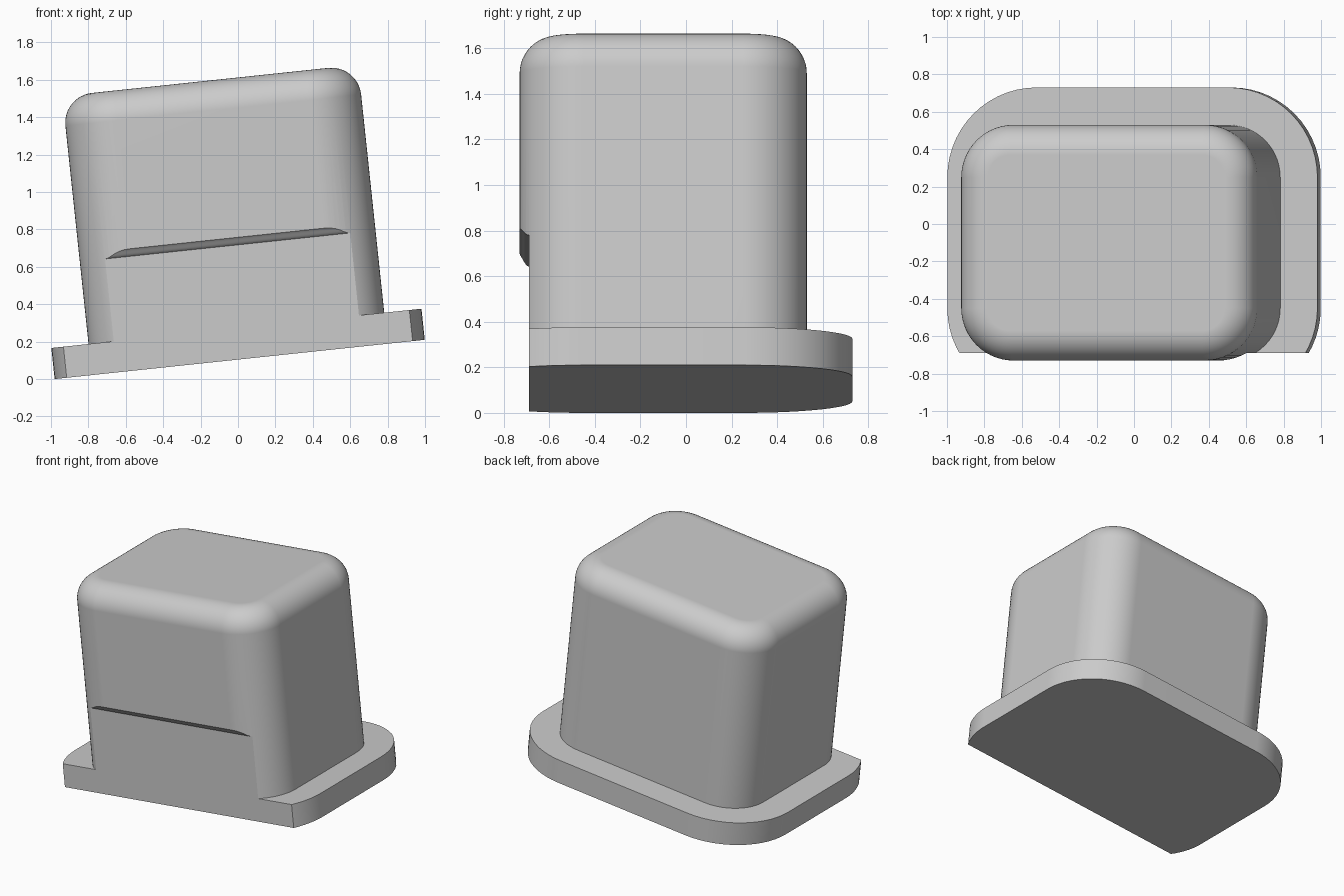
import bpy, bmesh
from math import sin, cos, pi, radians
from mathutils import Matrix

default = bpy.data.objects.get("Cube")
if default:
    bpy.data.objects.remove(default, do_unlink=True)

grey = bpy.data.materials.new("plain grey")
grey.use_nodes = True
colour = (0.6, 0.6, 0.6, 1)
grey.diffuse_color = colour
grey.node_tree.nodes["Principled BSDF"].inputs["Base Color"].default_value = colour

CY = -0.1          # body centre in depth
FRONT = -0.69      # flat front cut
STEPS = 14         # segments per rounded corner


def ring(bm, half_w, half_d, r, z):
    """Rounded rectangle loop of vertices."""
    verts = []
    for k, (sx, sy) in enumerate(((1, 1), (-1, 1), (-1, -1), (1, -1))):
        for i in range(STEPS + 1):
            a = (k + i / STEPS) * pi / 2
            verts.append(bm.verts.new((sx * (half_w - r) + r * cos(a),
                                       CY + sy * (half_d - r) + r * sin(a), z)))
    return verts


def finish(name, bm):
    bmesh.ops.recalc_face_normals(bm, faces=bm.faces)
    mesh = bpy.data.meshes.new(name)
    bm.to_mesh(mesh)
    bm.free()
    obj = bpy.data.objects.new(name, mesh)
    bpy.context.collection.objects.link(obj)
    mesh.materials.append(grey)
    return obj


# Flanged block: flange, then body walls, then rounded top edge
W, D, R, FILLET, TOP = 0.795, 0.63, 0.28, 0.16, 1.5
LIP, BASE = 0.2, 0.167
bm = bmesh.new()
loops = [ring(bm, W + LIP, D + LIP, R + LIP, 0),
         ring(bm, W + LIP, D + LIP, R + LIP, BASE),
         ring(bm, W, D, R, BASE)]
for i in range(13):
    a = i / 12 * pi / 2
    inset = FILLET * (1 - cos(a))
    loops.append(ring(bm, W - inset, D - inset, R - inset,
                      TOP - FILLET + FILLET * sin(a)))
for low, high in zip(loops, loops[1:]):
    n = len(low)
    for i in range(n):
        j = (i + 1) % n
        bm.faces.new((low[i], low[j], high[j], high[i]))
bm.faces.new(loops[0])
bm.faces.new(loops[-1])
block = finish("flanged_block", bm)

# Cutter: shaves the lower front flat, with a softly curved ledge above
profile = [(-1.5, -0.5), (FRONT, -0.5), (FRONT, 0.61)]
for i in range(1, 9):
    t = i / 8
    profile.append((FRONT - 0.05 * t, 0.61 + 0.045 * (1 - cos(pi * t)) / 2))
profile.append((-1.5, 0.655))
bm = bmesh.new()
left = [bm.verts.new((-1.5, y, z)) for y, z in profile]
right = [bm.verts.new((1.5, y, z)) for y, z in profile]
bm.faces.new(left)
bm.faces.new(right)
for i in range(len(left)):
    j = (i + 1) % len(left)
    bm.faces.new((left[i], left[j], right[j], right[i]))
cutter = finish("front_cutter", bm)
cutter.hide_render = True

cut = block.modifiers.new("front cut", 'BOOLEAN')
cut.operation = 'DIFFERENCE'
cut.solver = 'EXACT'
cut.object = cutter
bpy.ops.object.select_all(action='DESELECT')
bpy.context.view_layer.objects.active = block
block.select_set(True)
bpy.ops.object.modifier_apply(modifier=cut.name)
bpy.data.objects.remove(cutter, do_unlink=True)

# Tilt the whole piece up towards its left side
block.data.transform(Matrix.Translation((0.009, 0, 0.105)) @
                     Matrix.Rotation(radians(-6.05), 4, 'Y'))
bpy.ops.object.shade_smooth_by_angle(angle=radians(26))
weighted = block.modifiers.new("weighted normals", 'WEIGHTED_NORMAL')
weighted.keep_sharp = True
